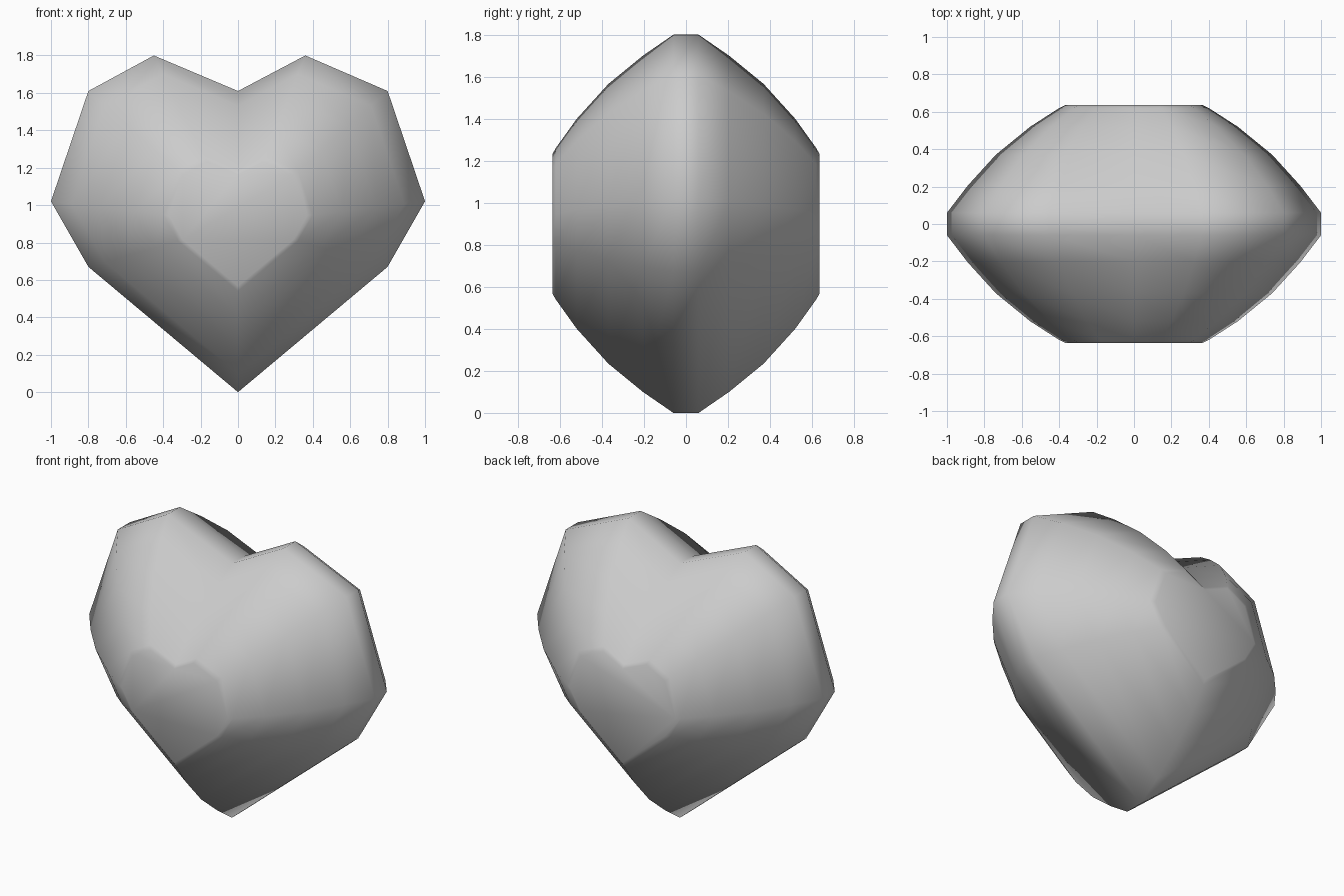
import bpy, bmesh
from math import radians

if "Cube" in bpy.data.objects:
    bpy.data.objects.remove(bpy.data.objects["Cube"])

# Heart outline in the XZ plane
outline = [(0, 0), (0.8, 0.67), (1, 1.02), (0.8, 1.61), (0.36, 1.8),
           (0, 1.61), (-0.45, 1.8), (-0.8, 1.61), (-1, 1.02), (-0.8, 0.67)]
# Rounded thickness: (depth from the middle, outline scale about z = 0.9)
half = [(0.06, 1.0), (0.205, 0.889), (0.37, 0.739), (0.52, 0.555),
        (0.62, 0.40), (0.635, 0.37)]
profile = [(-y, s) for y, s in reversed(half)] + half
CZ = 0.9

# Stack scaled outlines from front to back and bridge them
bm = bmesh.new()
rings = [[bm.verts.new((x * s, y, CZ + (z - CZ) * s)) for x, z in outline]
         for y, s in profile]
n = len(outline)
for a, b in zip(rings, rings[1:]):
    for i in range(n):
        j = (i + 1) % n
        bm.faces.new((a[i], b[i], b[j], a[j]))

# Flat heart-shaped front and back caps
bm.faces.new(rings[0])
bm.faces.new(rings[-1][::-1])
bmesh.ops.recalc_face_normals(bm, faces=bm.faces[:])

mesh = bpy.data.meshes.new("heart")
bm.to_mesh(mesh)
bm.free()
heart = bpy.data.objects.new("heart", mesh)
bpy.context.collection.objects.link(heart)

# Smooth shading
bpy.context.view_layer.objects.active = heart
heart.select_set(True)
bpy.ops.object.shade_smooth_by_angle(angle=radians(80))
